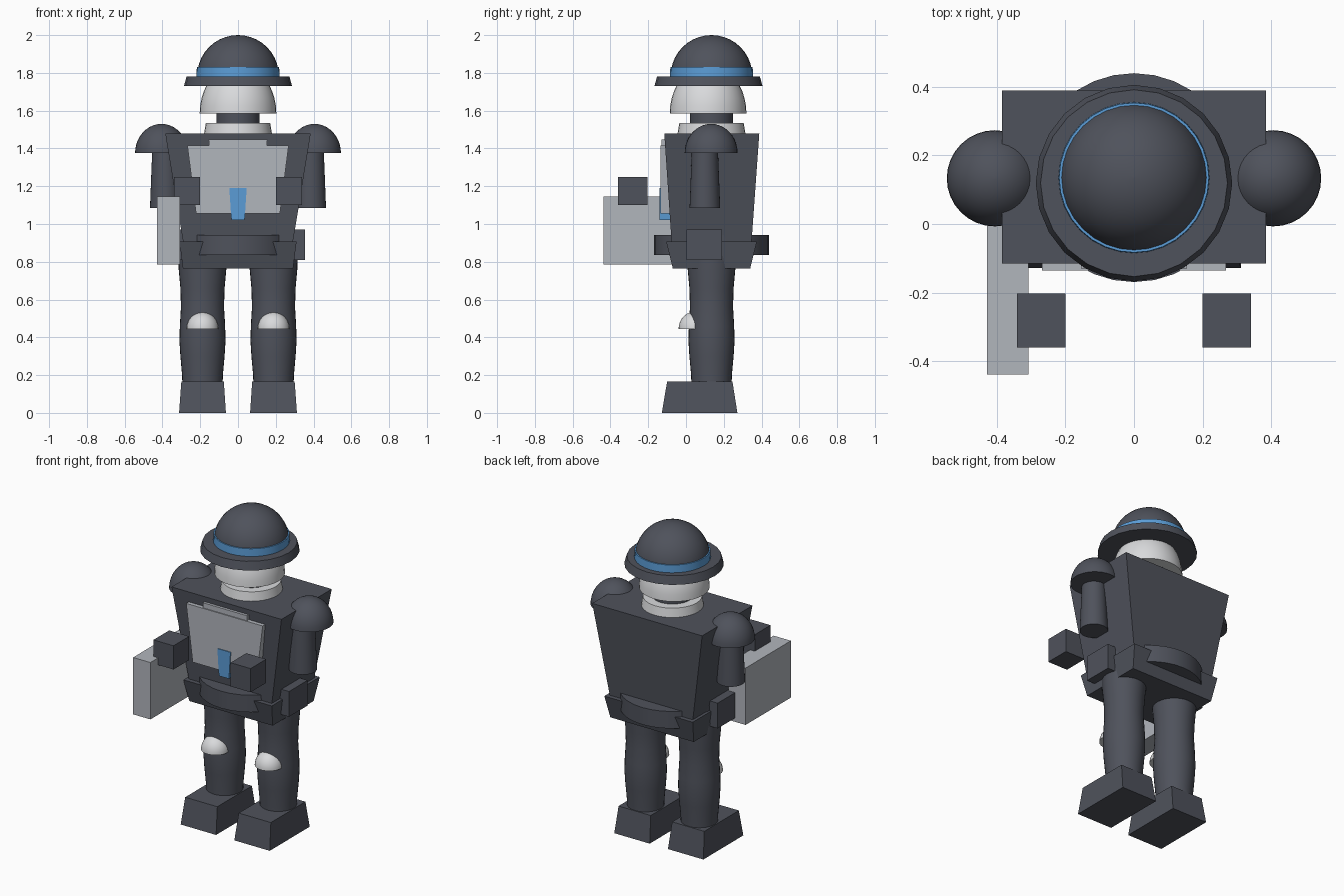
import bpy, bmesh, math

cube = bpy.data.objects.get("Cube")
if cube:
    bpy.data.objects.remove(cube, do_unlink=True)


def material(name, srgb):
    color = tuple((c / 255) ** 2.2 for c in srgb) + (1,)
    m = bpy.data.materials.new(name)
    m.use_nodes = True
    m.diffuse_color = color
    m.node_tree.nodes["Principled BSDF"].inputs["Base Color"].default_value = color
    return m


SLATE = material("dark_slate", (80, 83, 92))
LIGHT = material("light_grey", (216, 217, 219))
GREY = material("mid_grey", (176, 180, 187))
BLUE = material("blue", (91, 155, 213))


def finish(name, bm, mat, smooth=False):
    bmesh.ops.recalc_face_normals(bm, faces=bm.faces)
    mesh = bpy.data.meshes.new(name)
    bm.to_mesh(mesh)
    bm.free()
    mesh.materials.append(mat)
    obj = bpy.data.objects.new(name, mesh)
    bpy.context.collection.objects.link(obj)
    if smooth:
        bpy.ops.object.select_all(action='DESELECT')
        obj.select_set(True)
        bpy.context.view_layer.objects.active = obj
        bpy.ops.object.shade_smooth_by_angle(angle=math.radians(35))
    return obj


def block(name, mat, z0, low, z1, high):
    """Tapered box; low and high are (x0, x1, y0, y1) at z0 and z1."""
    bm = bmesh.new()
    rings = []
    for z, (x0, x1, y0, y1) in ((z0, low), (z1, high)):
        corners = ((x0, y0), (x1, y0), (x1, y1), (x0, y1))
        rings.append([bm.verts.new((x, y, z)) for x, y in corners])
    for ring in rings:
        bm.faces.new(ring)
    for i in range(4):
        j = (i + 1) % 4
        bm.faces.new((rings[0][i], rings[0][j], rings[1][j], rings[1][i]))
    return finish(name, bm, mat)


def lathe(name, mat, x, y, profile, sides=32):
    """Closed round part from (radius, z) pairs, bottom to top."""
    bm = bmesh.new()
    rings = []
    for r, z in profile:
        turn = [2 * math.pi * i / sides for i in range(sides)]
        rings.append([bm.verts.new((x + r * math.cos(a), y + r * math.sin(a), z)) for a in turn])
    for a, b in zip(rings, rings[1:]):
        for i in range(sides):
            j = (i + 1) % sides
            bm.faces.new((a[i], a[j], b[j], b[i]))
    bm.faces.new(rings[0])
    bm.faces.new(rings[-1])
    bmesh.ops.remove_doubles(bm, verts=bm.verts, dist=1e-5)
    return finish(name, bm, mat, smooth=True)


def dome(name, mat, x, y, z, radius, height, steps=10):
    arc = [math.pi / 2 * i / steps for i in range(steps)]
    profile = [(radius * math.cos(a), z + height * math.sin(a)) for a in arc]
    return lathe(name, mat, x, y, profile + [(0.003, z + height)])


MID = 0.135  # depth of the body axis

# Head and helmet
lathe("neck", SLATE, 0, MID, [(0.115, 1.47), (0.115, 1.62)])
lathe("collar", LIGHT, 0, MID, [(0.183, 1.46), (0.17, 1.535)])
dome("head", LIGHT, 0, 0.117, 1.585, 0.203, 0.26)
lathe("helmet_brim", SLATE, 0, 0.119, [(0.286, 1.73), (0.272, 1.782)], 24)
lathe("helmet_band", BLUE, 0, MID, [(0.22, 1.775), (0.218, 1.83)])
dome("helmet_dome", SLATE, 0, MID, 1.785, 0.216, 0.215)

# Torso, pelvis and belt
block("torso", SLATE, 0.78, (-0.27, 0.27, -0.068, 0.338),
      1.48, (-0.385, 0.385, -0.115, 0.388))
block("pelvis", SLATE, 0.765, (-0.292, 0.292, -0.07, 0.34),
      0.908, (-0.31, 0.31, -0.105, 0.375))
lathe("belt", SLATE, 0, MID, [(0.304, 0.835), (0.304, 0.943)], 32)

# Chest plates and badge
block("chest_plate", GREY, 1.055, (-0.222, 0.222, -0.136, -0.08),
      1.415, (-0.268, 0.268, -0.136, -0.1))
block("chest_backing", GREY, 1.06, (-0.14, 0.14, -0.13, -0.08),
      1.447, (-0.155, 0.155, -0.13, -0.1))
block("chest_badge", BLUE, 1.02, (-0.035, 0.035, -0.141, -0.08),
      1.19, (-0.046, 0.046, -0.141, -0.1))

# Paired limbs and gear
for side, s in (("left", 1), ("right", -1)):
    def pair(x0, x1, y0, y1):
        return (*sorted((s * x0, s * x1)), y0, y1)

    dome(side + "_shoulder", SLATE, s * 0.405, 0.133, 1.375, 0.14, 0.155)
    lathe(side + "_arm", SLATE, s * 0.385, 0.1, [(0.081, 1.085), (0.068, 1.42)])
    hand = pair(0.2, 0.34, -0.36, -0.203)
    block(side + "_hand", SLATE, 1.1, hand, 1.25, hand)
    pouch = pair(0.25, 0.355, 0.003, 0.19)
    block(side + "_pouch", SLATE, 0.81, pouch, 0.97, pouch)
    lathe(side + "_leg", SLATE, s * 0.188, MID,
          [(0.106, 0.14), (0.108, 0.2), (0.117, 0.3), (0.122, 0.38), (0.12, 0.46),
           (0.114, 0.56), (0.117, 0.66), (0.126, 0.76), (0.128, 0.83)])
    dome(side + "_knee_pad", LIGHT, s * 0.188, 0.045, 0.445, 0.084, 0.09)
    block(side + "_foot", SLATE, 0, pair(0.064, 0.312, -0.128, 0.272),
          0.165, pair(0.075, 0.3, -0.1, 0.246))

# Shield carried on the right
shield = (-0.428, -0.307, -0.438, 0.015)
block("shield", GREY, 0.785, shield, 1.145, shield)
